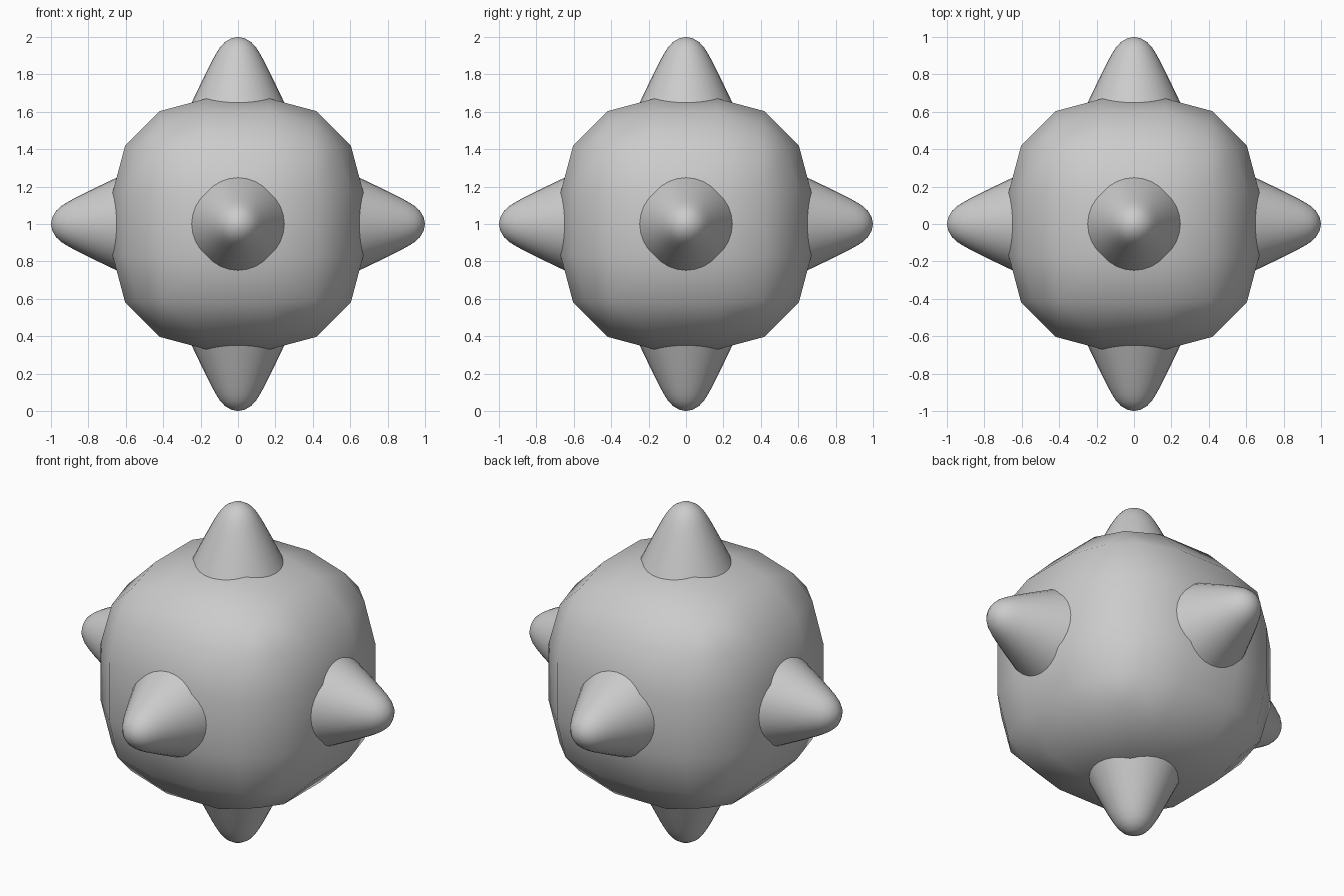
import bpy, bmesh, math
from mathutils import Vector

if "Cube" in bpy.data.objects:
    bpy.data.objects.remove(bpy.data.objects["Cube"])

CENTRE = Vector((0, 0, 1))


def add_object(name, bm):
    mesh = bpy.data.meshes.new(name)
    bmesh.ops.recalc_face_normals(bm, faces=bm.faces)
    bm.to_mesh(mesh)
    bm.free()
    for p in mesh.polygons:
        p.use_smooth = True
    obj = bpy.data.objects.new(name, mesh)
    bpy.context.collection.objects.link(obj)
    obj.location = CENTRE
    return obj


# Body: cube with heavy three-step rounded edges
bm = bmesh.new()
bmesh.ops.create_cube(bm, size=1.34)
bmesh.ops.bevel(bm, geom=bm.edges[:], offset=0.5, offset_type='OFFSET',
                segments=3, profile=0.5, affect='EDGES')
add_object("body", bm)

# Spike profile (radius, distance from body centre): straight cone, rounded tip
PROFILE = [(0.295, 0.55), (0.245, 0.655), (0.185, 0.78), (0.14, 0.87),
           (0.118, 0.91), (0.096, 0.945), (0.07, 0.973), (0.036, 0.993)]
SIDES = 32


def add_spike(name, direction):
    bm = bmesh.new()
    rings = []
    for r, h in PROFILE:
        rings.append([bm.verts.new((r * math.cos(2 * math.pi * i / SIDES),
                                    r * math.sin(2 * math.pi * i / SIDES), h))
                      for i in range(SIDES)])
    tip = bm.verts.new((0, 0, 1))
    for i in range(SIDES):
        j = (i + 1) % SIDES
        for a, b in zip(rings, rings[1:]):
            bm.faces.new((a[i], a[j], b[j], b[i]))
        bm.faces.new((rings[-1][i], rings[-1][j], tip))
    bm.faces.new(rings[0][::-1])
    obj = add_object(name, bm)
    obj.rotation_euler = Vector(direction).to_track_quat('Z', 'Y').to_euler()
    # Keep the buried base crisp
    for p in obj.data.polygons:
        if len(p.vertices) > 4:
            p.use_smooth = False


# Six spikes, one per body face
for name, d in {"right": (1, 0, 0), "left": (-1, 0, 0), "back": (0, 1, 0),
                "front": (0, -1, 0), "top": (0, 0, 1), "bottom": (0, 0, -1)}.items():
    add_spike(name + "_spike", d)
